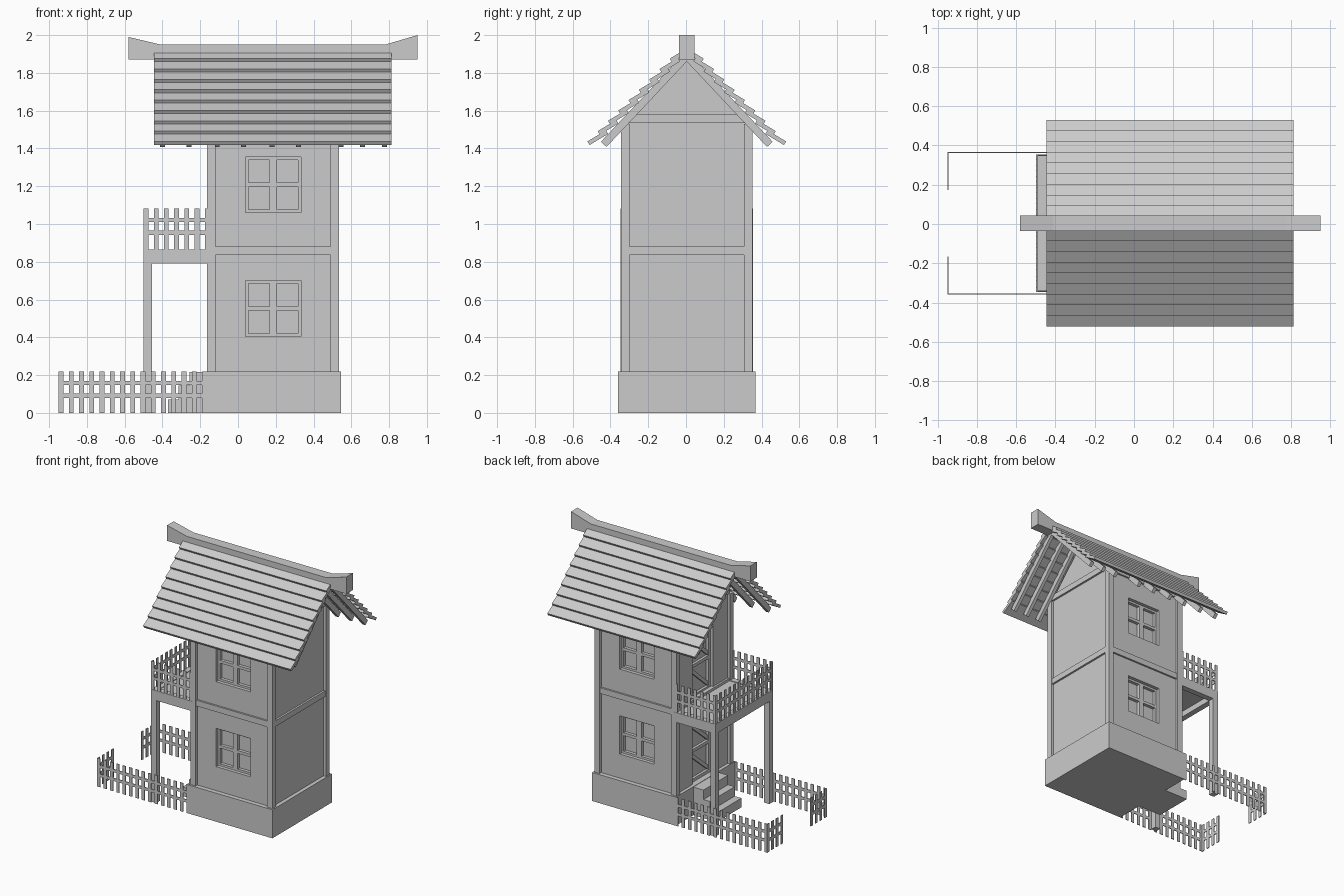
import bpy, bmesh, math

if "Cube" in bpy.data.objects:
    bpy.data.objects.remove(bpy.data.objects["Cube"])

C = 0.004  # y of the house's plane of symmetry


def finish(name, bm):
    bmesh.ops.recalc_face_normals(bm, faces=bm.faces)
    me = bpy.data.meshes.new(name)
    bm.to_mesh(me)
    bm.free()
    ob = bpy.data.objects.new(name, me)
    bpy.context.collection.objects.link(ob)
    return ob


def prisms(name, items):
    """Each item: (profile points, axis, start, end); profile is yz for 'x', xz for 'y'."""
    bm = bmesh.new()
    for pts, axis, a, b in items:
        rings = []
        for t in (a, b):
            rings.append([bm.verts.new((t, u, v) if axis == 'x' else (u, t, v)) for u, v in pts])
        bm.faces.new(rings[0])
        bm.faces.new(rings[1][::-1])
        n = len(pts)
        for i in range(n):
            j = (i + 1) % n
            bm.faces.new((rings[0][i], rings[0][j], rings[1][j], rings[1][i]))
    return finish(name, bm)


def box(x0, x1, y0, y1, z0, z1):
    return ([(y0, z0), (y1, z0), (y1, z1), (y0, z1)], 'x', x0, x1)


def fence(name, axis, a, b, at, z0, height=0.22):
    """Thin pickets and two rails from a to b along the axis."""
    t = 0.003

    def piece(u0, u1, v0, v1):
        if axis == 'x':
            return box(u0, u1, at - t, at + t, v0, v1)
        return box(at - t, at + t, u0, u1, v0, v1)
    n = max(1, round((abs(b - a) - 0.025) / 0.0545))
    step = (abs(b - a) - 0.025) / n
    lo = min(a, b)
    items = [piece(lo + i * step, lo + i * step + 0.025, z0, z0 + height) for i in range(n + 1)]
    items += [piece(lo, max(a, b), z0 + h, z0 + h + 0.022) for h in (0.08, 0.148)]
    return prisms(name, items)


# Plinth and entrance steps
prisms("plinth", [box(-0.17, 0.545, C - 0.363, C + 0.363, 0, 0.22)])
prisms("steps", [box(-0.20 - 0.057 * i, -0.165, C - 0.15, C + 0.15, 0, 0.29 - 0.073 * i)
                 for i in (1, 2, 3)])

# Wall body with gables
wall = prisms("walls", [([(C - 0.328, 0.21), (C + 0.328, 0.21), (C + 0.328, 1.53),
                          (C, 1.87), (C - 0.328, 1.53)], 'x', -0.145, 0.515)])

# Window and door openings cut into the walls
WX0, WX1, WH, DEPTH = 0.04, 0.333, 0.295, 0.05
win_z = (0.405, 1.06)
door_z = ((0.22, 0.70), (0.865, 1.36))
DW = 0.125
cuts = []
for s in (-1, 1):
    for z in win_z:
        ya, yb = sorted((C + s * (0.328 - DEPTH), C + s * 0.40))
        cuts.append(box(WX0, WX1, ya, yb, z, z + WH))
for z0, z1 in door_z:
    cuts.append(box(-0.3, -0.105, C - DW, C + DW, z0, z1))
cutter = prisms("opening_cutter", cuts)
cutter.hide_render = True
cutter.hide_viewport = True
mod = wall.modifiers.new("openings", 'BOOLEAN')
mod.object = cutter
mod.operation = 'DIFFERENCE'
mod.solver = 'EXACT'

# Window sashes: border plus a cross of bars
for s, side in ((-1, "front"), (1, "back")):
    for z, floor in zip(win_z, ("lower", "upper")):
        ya, yb = sorted((C + s * 0.27, C + s * 0.302))
        m, cx, cz = 0.016, (WX0 + WX1) / 2, z + WH / 2
        prisms(f"{side}_{floor}_window", [
            box(WX0, WX0 + m, ya, yb, z, z + WH), box(WX1 - m, WX1, ya, yb, z, z + WH),
            box(WX0, WX1, ya, yb, z, z + m), box(WX0, WX1, ya, yb, z + WH - m, z + WH),
            box(cx - 0.02, cx + 0.02, ya, yb, z, z + WH),
            box(WX0, WX1, ya, yb, cz - 0.011, cz + 0.011)])

# Doors: border, middle rail and diagonal braces
for (z0, z1), floor in zip(door_z, ("lower", "upper")):
    y0, y1, m, zc = C - DW, C + DW, 0.025, (z0 + z1) / 2
    xa, xb = -0.125, -0.10
    items = [box(xa, xb, y0, y0 + m, z0, z1), box(xa, xb, y1 - m, y1, z0, z1)]
    items += [box(xa, xb, y0, y1, z, z + m) for z in (z0, zc - m / 2, z1 - m)]
    for a, b in ((z0 + m, zc - m / 2), (zc + m / 2, z1 - m)):
        items.append(([(y0 + m, a), (y0 + m, a + 0.035), (y1 - m, b), (y1 - m, b - 0.035)],
                      'x', xa + 0.006, xb))
    prisms(f"{floor}_door", items)

# Corner posts and horizontal timber beams
P = 0.045
posts = []
for s in (-1, 1):
    ya, yb = sorted((C + s * 0.348, C + s * (0.348 - P)))
    posts += [box(x, x + P, ya, yb, 0.22, 1.53) for x in (-0.165, 0.49)]
prisms("corner_posts", posts)
beams = []
for z in (0.835, 1.535):
    for s in (-1, 1):
        ya, yb = sorted((C + s * 0.342, C + s * 0.31))
        beams.append(box(-0.12, 0.49, ya, yb, z, z + P if z < 1 else z - 0.02))
    for x in (-0.16, 0.50):
        beams.append(box(x, x + 0.03, C - 0.305, C + 0.305, z, z + P))
prisms("wall_beams", beams)

# Balcony: frame, floor and posts
by0, by1 = C - 0.35, C + 0.35
prisms("balcony_frame", [
    box(-0.5, -0.455, by0, by1, 0.79, 0.865),
    box(-0.455, -0.15, by0, by0 + P, 0.79, 0.865),
    box(-0.455, -0.15, by1 - P, by1, 0.79, 0.865)])
prisms("balcony_floor", [box(-0.46, -0.14, by0 + 0.04, by1 - 0.04, 0.835, 0.86)])
prisms("balcony_posts", [box(-0.5, -0.455, y, y + P, 0, 0.79) for y in (by0, by1 - P)])

# Balcony railing and garden fence
fence("balcony_rail_left", 'y', by0, by1, -0.495, 0.863)
for s, side in ((-1, "front"), (1, "back")):
    fence(f"balcony_rail_{side}", 'x', -0.5, -0.15, C + s * 0.345, 0.863)
    fence(f"fence_{side}", 'x', -0.95, -0.165, C + s * 0.36, 0)
    fence(f"fence_gate_side_{side}", 'y', C + s * 0.17, C + s * 0.362, -0.947, 0)

# Roof: rafters and stepped planks on both slopes
tilt = math.radians(31)
ct, st = math.cos(tilt), math.sin(tilt)
for s, side in ((-1, "front"), (1, "back")):
    prof = [(C, 1.86), (C + s * 0.425, 1.408), (C + s * 0.454, 1.436), (C, 1.918)]
    xs = (-0.4, -0.26, -0.11, 0.03, 0.18, 0.32, 0.545, 0.66, 0.775)
    prisms(f"{side}_rafters", [(prof, 'x', x - 0.013, x + 0.013) for x in xs])
    rows = []
    for i in range(9):
        d, z = 0.526 - 0.0545 * i, 1.437 + 0.0548 * i
        length, t = (0.115 if i < 8 else 0.075), 0.022
        pts = [(d, z), (d - length * ct, z + length * st),
               (d - length * ct - t * st, z + length * st - t * ct), (d - t * st, z - t * ct)]
        rows.append(([(C + s * u, v) for u, v in pts], 'x', -0.445, 0.813))
    prisms(f"{side}_roof_planks", rows)

# Ridge beam with upturned ends
prisms("ridge_beam", [([(-0.58, 1.87), (0.95, 1.87), (0.95, 2.0), (0.78, 1.95),
                        (-0.41, 1.95), (-0.58, 1.99)], 'y', C - 0.04, C + 0.04)])
